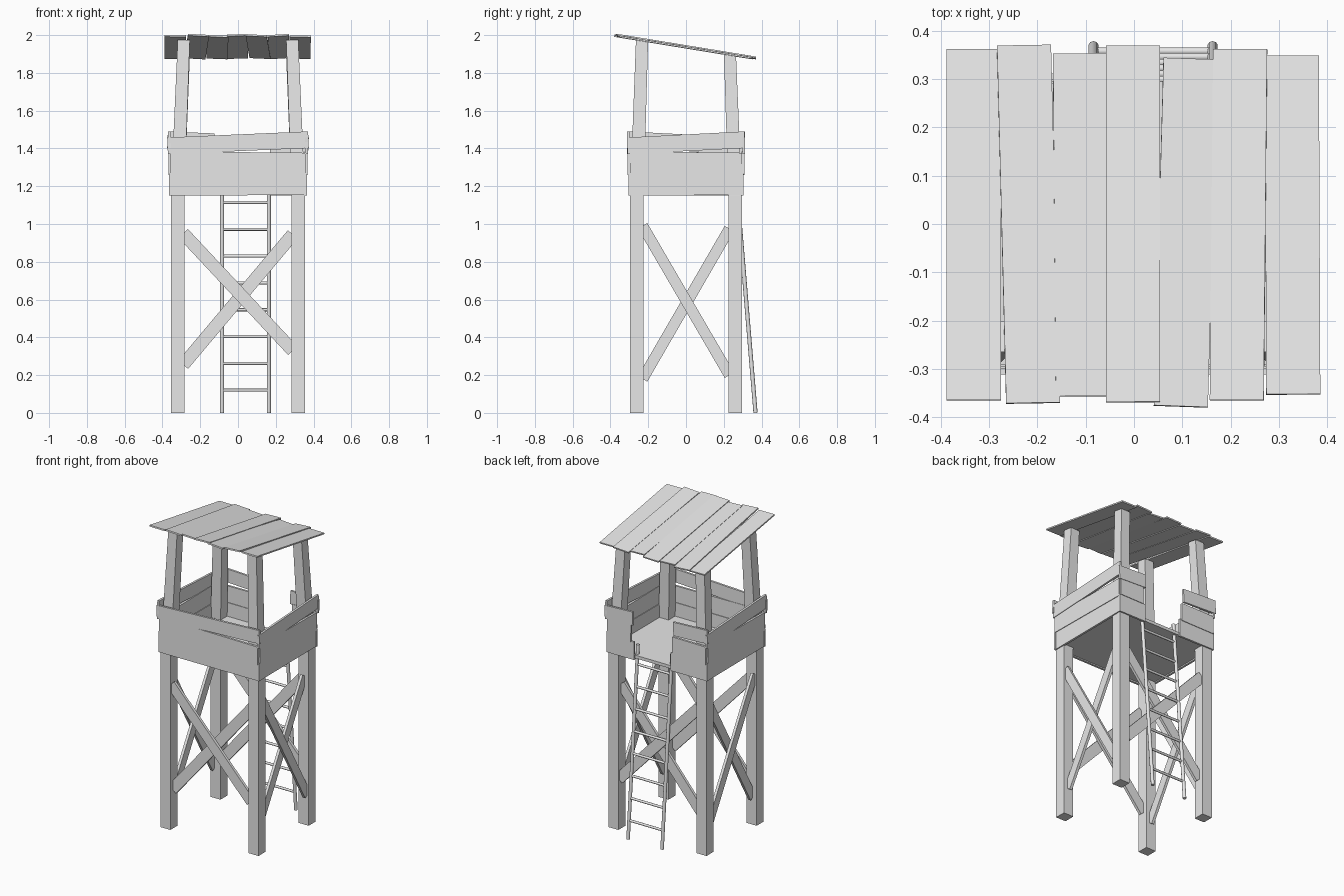
import bpy, bmesh, math
from mathutils import Vector, Matrix

cube = bpy.data.objects.get("Cube")
if cube:
    bpy.data.objects.remove(cube, do_unlink=True)

wood = bpy.data.materials.new("grey_wood")
wood.use_nodes = True
wood.diffuse_color = (0.8, 0.8, 0.8, 1)
wood.node_tree.nodes["Principled BSDF"].inputs["Base Color"].default_value = (0.8, 0.8, 0.8, 1)


def finish(name, bm):
    bmesh.ops.recalc_face_normals(bm, faces=bm.faces)
    mesh = bpy.data.meshes.new(name)
    bm.to_mesh(mesh)
    bm.free()
    mesh.materials.append(wood)
    obj = bpy.data.objects.new(name, mesh)
    bpy.context.collection.objects.link(obj)
    return obj


def board(name, a, b, normal, width, thick):
    """Flat plank from a to b, its broad face towards normal."""
    a, b, n = Vector(a), Vector(b), Vector(normal)
    along = (b - a).normalized()
    side = n.cross(along).normalized()
    n = along.cross(side)
    rot = Matrix((along, side, n)).transposed().to_4x4()
    size = Matrix.Diagonal(((b - a).length, width, thick, 1))
    bm = bmesh.new()
    bmesh.ops.create_cube(bm, size=1, matrix=Matrix.Translation((a + b) / 2) @ rot @ size)
    return finish(name, bm)


def rod(name, a, b, radius):
    """Round pole from a to b."""
    a, b = Vector(a), Vector(b)
    turn = (b - a).to_track_quat('Z', 'Y').to_matrix().to_4x4()
    bm = bmesh.new()
    bmesh.ops.create_cone(bm, cap_ends=True, segments=10, radius1=radius, radius2=radius,
                          depth=(b - a).length, matrix=Matrix.Translation((a + b) / 2) @ turn)
    obj = finish(name, bm)
    bpy.context.view_layer.objects.active = obj
    obj.select_set(True)
    bpy.ops.object.shade_smooth_by_angle(angle=math.radians(40))
    obj.select_set(False)


def roof_z(y):
    return 1.936 - 0.163 * y


DECK = 1.15
SIDES = {"left": 1, "right": -1}
ENDS = {"front": -1, "back": 1}

# Legs: straight up to the deck, then leaning inwards up to the sloping roof
for sname, sx in SIDES.items():
    for ename, sy in ENDS.items():
        bm = bmesh.new()
        rings = []
        for cx, cy, half, z in ((0.32, 0.26, 0.036, 0), (0.32, 0.26, 0.036, DECK),
                                (0.287, 0.233, 0.032, None)):
            ring = []
            for dx, dy in ((-1, -1), (1, -1), (1, 1), (-1, 1)):
                x, y = sx * cx + dx * half, sy * cy + dy * half
                ring.append(bm.verts.new((x, y, roof_z(y) - 0.006 if z is None else z)))
            rings.append(ring)
        for low, high in zip(rings, rings[1:]):
            for i in range(4):
                j = (i + 1) % 4
                bm.faces.new((low[i], low[j], high[j], high[i]))
        bm.faces.new(rings[0])
        bm.faces.new(rings[-1])
        finish(f"{ename}_{sname}_leg", bm)

# Crossed braces on all four sides
for ename, sy in ENDS.items():
    for tag, z0, z1, y in (("falling", 0.95, 0.33, 0.276), ("rising", 0.255, 0.945, 0.258)):
        board(f"{ename}_{tag}_brace", (-0.29, sy * y, z0), (0.29, sy * y, z1),
              (0, sy, 0), 0.068, 0.018)
for sname, sx in SIDES.items():
    for tag, z0, z1, x in (("falling", 0.99, 0.2, 0.336), ("rising", 0.18, 0.975, 0.318)):
        board(f"{sname}_{tag}_brace", (sx * x, -0.23, z0), (sx * x, 0.23, z1),
              (sx, 0, 0), 0.058, 0.018)

# Deck
board("deck", (-0.35, 0, DECK + 0.02), (0.35, 0, DECK + 0.02), (0, 0, 1), 0.59, 0.02)

# Railing: three uneven boards per side; height at each end, width, overhang, offset
ROWS = (("lower", 1.209, 1.212, 0.117, 0.0, 0.0),
        ("middle", 1.325, 1.318, 0.118, -0.006, 0.004),
        ("upper", 1.414, 1.446, 0.088, 0.008, 0.007))
WALLS = (("front", 0, 0.365, 0.298), ("left", 90, 0.303, 0.356),
         ("back", 180, 0.365, 0.298), ("right", 270, 0.303, 0.356))
# Doorway edges in the back railing, one pair per row
DOOR = {"lower": (-0.165, 0.1), "middle": (-0.185, 0.115), "upper": (-0.17, 0.125)}
for wname, angle, half, dist in WALLS:
    spin = Matrix.Rotation(math.radians(angle), 3, 'Z')
    for row, z0, z1, width, over, off in ROWS:
        end = half + over
        spans = [(-end, end)]
        if wname == "back":
            spans = [(-end, DOOR[row][0]), (DOOR[row][1], end)]
        for i, span in enumerate(spans):
            pts = [spin @ Vector((u, -dist - off, z0 + (z1 - z0) * (u + end) / (2 * end)))
                   for u in span]
            board(f"{wname}_{row}_rail_{i + 1}", *pts, spin @ Vector((0, -1, 0)), width, 0.014)

# Roof planks: front x, back x, front y, back y, roll, lift
PLANKS = ((-0.332, -0.332, -0.365, 0.362, 0.01, 0),
          (-0.209, -0.228, -0.371, 0.370, 0.05, 0.003),
          (-0.106, -0.112, -0.357, 0.353, 0.04, 0),
          (-0.002, -0.002, -0.369, 0.369, -0.03, 0.004),
          (0.097, 0.117, -0.378, 0.342, 0.05, 0),
          (0.213, 0.220, -0.365, 0.362, -0.06, 0.003),
          (0.330, 0.327, -0.353, 0.348, 0.01, 0))
for i, (x0, x1, y0, y1, roll, lift) in enumerate(PLANKS):
    board(f"roof_plank_{i + 1}", (x0, y0, roof_z(y0) + lift), (x1, y1, roof_z(y1) + lift),
          (roll, 0.163, 1), 0.112, 0.009)


# Ladder leaning into the doorway
def ladder_y(z):
    return 0.368 - 0.083 * z


RAILS = (-0.084, 0.163)
for i, x in enumerate(RAILS):
    rod(f"ladder_rail_{i + 1}", (x, ladder_y(0), 0), (x, ladder_y(1.24), 1.24), 0.011)
for i in range(8):
    z = 0.12 + 0.142 * i
    rod(f"ladder_rung_{i + 1}", (RAILS[0], ladder_y(z), z), (RAILS[1], ladder_y(z), z), 0.008)
